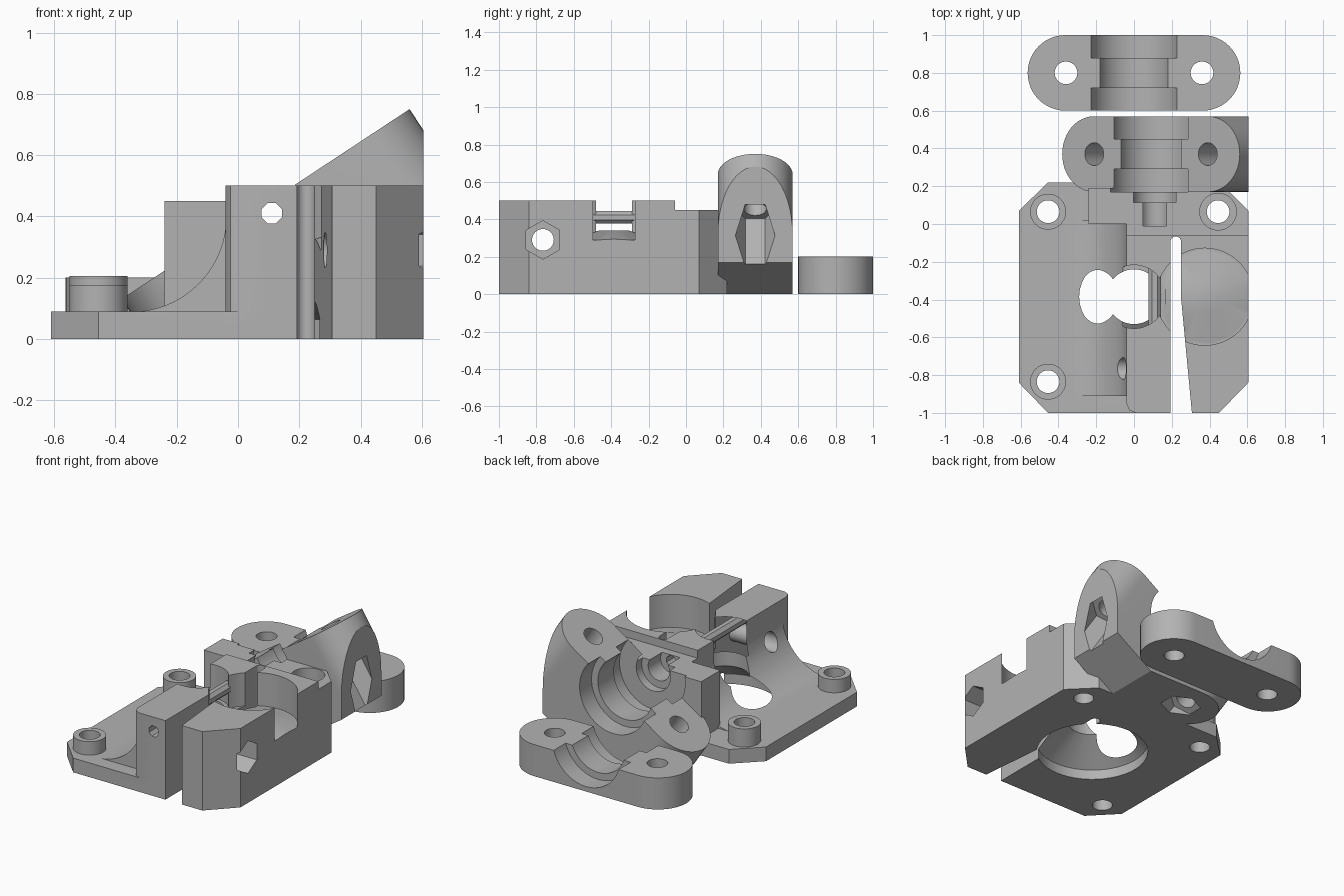
import bpy, bmesh, math
from mathutils import Matrix, Vector

if "Cube" in bpy.data.objects:
    bpy.data.objects.remove(bpy.data.objects["Cube"])

grey = bpy.data.materials.new("plain grey")
grey.diffuse_color = (0.45, 0.45, 0.45, 1)
grey.use_nodes = True
grey.node_tree.nodes["Principled BSDF"].inputs["Base Color"].default_value = grey.diffuse_color
I = Matrix.Identity(4)


def finish(bm, name, m=I):
    bm.transform(m)
    bmesh.ops.recalc_face_normals(bm, faces=bm.faces)
    me = bpy.data.meshes.new(name)
    bm.to_mesh(me)
    bm.free()
    ob = bpy.data.objects.new(name, me)
    me.materials.append(grey)
    bpy.context.collection.objects.link(ob)
    return ob


def prism(name, pts, lo, hi, m=I, along="z"):
    """Extrude an outline along z, or an (x, z) outline along y."""
    bm = bmesh.new()
    put = (lambda a, b, c: (a, b, c)) if along == "z" else (lambda a, b, c: (a, c, b))
    bot = [bm.verts.new(put(a, b, lo)) for a, b in pts]
    top = [bm.verts.new(put(a, b, hi)) for a, b in pts]
    bm.faces.new(bot)
    bm.faces.new(top)
    n = len(pts)
    for i in range(n):
        bm.faces.new((bot[i], bot[(i + 1) % n], top[(i + 1) % n], top[i]))
    return finish(bm, name, m)


def arc(cx, cy, r, a0, a1, n):
    return [(cx + r * math.cos(math.radians(a0 + (a1 - a0) * i / n)),
             cy + r * math.sin(math.radians(a0 + (a1 - a0) * i / n))) for i in range(n + 1)]


def rod(name, c, r, lo, hi, m=I, along="z", n=48, a0=0):
    """Round or polygonal bar around centre c."""
    return prism(name, arc(c[0], c[1], r, a0, a0 + 360, n)[:-1], lo, hi, m, along)


def cone(name, c, r1, r2, lo, hi):
    bm = bmesh.new()
    bmesh.ops.create_cone(bm, cap_ends=True, segments=48, radius1=r1, radius2=r2, depth=hi - lo)
    return finish(bm, name, Matrix.Translation((c[0], c[1], (lo + hi) / 2)))


def combine(ob, others, op):
    for o in others:
        mod = ob.modifiers.new("cut", 'BOOLEAN')
        mod.operation, mod.solver, mod.object = op, 'EXACT', o
        bpy.ops.object.select_all(action='DESELECT')
        bpy.context.view_layer.objects.active = ob
        ob.select_set(True)
        bpy.ops.object.modifier_apply(modifier=mod.name)
        bpy.data.objects.remove(o)


def ear_plate(name, lo, hi, m):
    """Stadium-shaped clamp half, top at local z = 0."""
    return prism(name, arc(0.363, 0, 0.2, -90, 90, 24) + arc(-0.363, 0, 0.2, 90, 270, 24), lo, hi, m)


def clamp_cuts(m, axis_z):
    """Stepped round groove and two bolt holes."""
    cuts = [rod("groove", (0, axis_z), 0.193, -0.1, 0.1, m, "y")]
    for lo, hi in ((-0.2, -0.08), (0.08, 0.25)):
        cuts.append(rod("wide_groove", (0, axis_z), 0.237, lo, hi, m, "y"))
    for x in (-0.36, 0.36):
        cuts.append(rod("bolt_hole", (x, 0), 0.06, -0.9, 0.3, m))
    return cuts


# loose clamp half
flat = Matrix.Translation((0, 0.8, 0.2))
clamp = ear_plate("loose_clamp", -0.2, 0, flat)
combine(clamp, clamp_cuts(flat, 0.068), 'DIFFERENCE')

# base plate with cut corners
body = prism("extruder_body", [(-0.61, -0.84), (-0.455, -1), (0.45, -1), (0.605, -0.84),
                               (0.605, 0.07), (0.455, 0.22), (-0.455, 0.22), (-0.61, 0.07)], 0, 0.09)

# tilted clamp half, trimmed to the bed and the right side
tilt = Matrix.Translation((0.09, 0.37, 0.44)) @ Matrix.Rotation(-math.radians(33.4), 4, 'Y')
mount = ear_plate("tilted_mount", -0.51, 0, tilt)
combine(mount, [prism("trim", [(-1, 0), (0.605, 0), (0.605, 1), (-1, 1)], -1, 1, along="y")], 'INTERSECT')

# main block, rear bridge, curved fillet, screw bosses
parts = [
    mount,
    prism("main_block", [(-0.04, -0.95), (-0.025, -0.985), (0.01, -1), (0.45, -1), (0.605, -0.84),
                         (0.605, -0.06), (-0.04, -0.06)], 0, 0.5),
    prism("bridge", [(-0.24, 0), (-0.04, 0), (-0.04, -0.1), (0.605, -0.1), (0.605, 0.07),
                     (0.485, 0.19), (-0.24, 0.19)], 0, 0.45),
    prism("fillet", [(0.05, 0.03), (0.05, 0.37)] + arc(-0.35, 0.4, 0.312, -5, -90, 16)
          + [(-0.35, 0.03)], -0.91, 0.02, along="y"),
    rod("rear_boss", (-0.455, 0.065), 0.095, 0.03, 0.205),
    rod("front_boss", (-0.455, -0.835), 0.095, 0.03, 0.175),
]
combine(body, parts, 'UNION')

mid = (0, -0.385)
idler = (0.375, -0.385)
# idler pocket keeps a raised cone in its floor
pocket = rod("idler_pocket", idler, 0.257, 0.29, 0.6)
combine(pocket, [cone("floor_cone", idler, 0.275, 0.08, 0.28, 0.34)], 'DIFFERENCE')
# turns an outline in (y, z) to run along x
sideways = Matrix(((0, 0, 1, 0), (1, 0, 0, 0), (0, 1, 0, 0), (0, 0, 0, 1)))

cuts = [
    pocket,
    # motor recess, shaft bore and gear bore
    rod("motor_recess", mid, 0.33, -0.1, 0.065),
    cone("motor_cone", mid, 0.333, 0.14, 0.063, 0.203),
    rod("shaft_bore", mid, 0.145, 0.1, 0.7),
    rod("gear_bore", mid, 0.168, 0.29, 0.7),
    # hinge slot
    prism("slot", [(0.192, -1.1), (0.316, -1.1), (0.25, -0.4)] + arc(0.221, -0.095, 0.029, 0, 180, 12), -0.1, 0.7),
    # filament path and tube seat
    rod("filament_path", (0.11, 0.41), 0.036, -1.1, 0.3, along="y", n=8, a0=22.5),
    rod("tube_seat", (0.11, 0.41), 0.075, -0.01, 0.2, along="y"),
    rod("collar_seat", (0.11, 0.41), 0.12, 0.115, 0.2, along="y"),
    # tension bolt with its nut trap
    rod("tension_hole", (-0.765, 0.29), 0.058, -0.5, 0.7, sideways),
    rod("tension_nut", (-0.765, 0.29), 0.103, 0.45, 0.7, sideways, n=6, a0=30),
    rod("screw_head", (0.445, 0.065), 0.097, 0.175, 0.6),
]
for c in ((-0.455, 0.065), (-0.455, -0.835), (0.445, 0.065)):
    cuts.append(rod("motor_screw", c, 0.06, -0.1, 0.4))
# clamp groove, bolts and nut traps in the tilted mount
cuts += clamp_cuts(tilt, -0.036)
for x in (-0.36, 0.36):
    cuts.append(rod("nut_trap", (x, 0), 0.106, -0.9, -0.22, tilt, n=6, a0=90))
combine(body, cuts, 'DIFFERENCE')

for ob in (clamp, body):
    bpy.ops.object.select_all(action='DESELECT')
    bpy.context.view_layer.objects.active = ob
    ob.select_set(True)
    bpy.ops.object.shade_smooth_by_angle(angle=math.radians(25))
